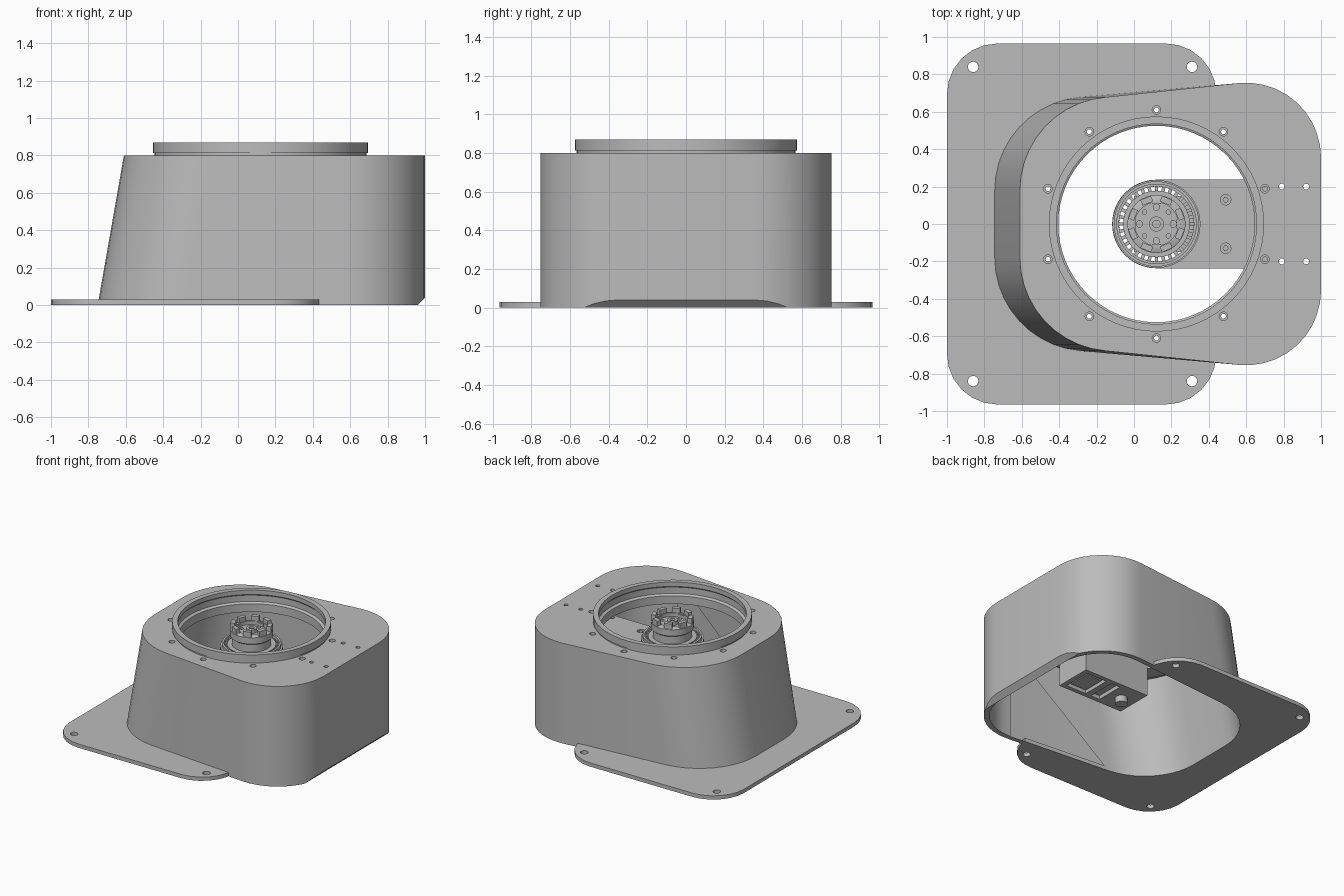
import bpy, bmesh
from math import sin, cos, pi, radians
from mathutils import Matrix, Vector

cube = bpy.data.objects.get("Cube")
if cube:
    bpy.data.objects.remove(cube, do_unlink=True)

grey = bpy.data.materials.new("plain grey")
grey.use_nodes = True
grey.diffuse_color = (0.5, 0.5, 0.5, 1)
grey.node_tree.nodes["Principled BSDF"].inputs["Base Color"].default_value = (0.5, 0.5, 0.5, 1)

CX = 0.12      # axis of the collar and motor
parts = []


def finish(name, bm):
    bmesh.ops.recalc_face_normals(bm, faces=bm.faces)
    mesh = bpy.data.meshes.new(name)
    bm.to_mesh(mesh)
    bm.free()
    mesh.materials.append(grey)
    ob = bpy.data.objects.new(name, mesh)
    bpy.context.collection.objects.link(ob)
    parts.append(ob)
    return ob


def loft(name, low, high, z0, z1):
    bm = bmesh.new()
    a = [bm.verts.new((x, y, z0)) for x, y in low]
    b = [bm.verts.new((x, y, z1)) for x, y in high]
    bm.faces.new(a)
    bm.faces.new(b)
    for i in range(len(a)):
        j = (i + 1) % len(a)
        bm.faces.new((a[i], a[j], b[j], b[i]))
    return finish(name, bm)


def arc(x, y, r, start, end, n=10):
    return [(x + r * cos(radians(start + (end - start) * i / n)),
             y + r * sin(radians(start + (end - start) * i / n))) for i in range(n + 1)]


def cylinder(name, x, y, r, z0, z1, n=24):
    ring = arc(x, y, r, 0, 360, n)[:-1]
    return loft(name, ring, ring, z0, z1)


def lathe(name, profile, n=64):
    bm = bmesh.new()
    rings = [[bm.verts.new((CX + r * cos(2 * pi * i / n), r * sin(2 * pi * i / n), z))
              for r, z in profile] for i in range(n)]
    m = len(profile)
    for i in range(n):
        a, b = rings[i], rings[(i + 1) % n]
        for k in range(m):
            bm.faces.new((a[k], b[k], b[(k + 1) % m], a[(k + 1) % m]))
    return finish(name, bm)


def box(name, x0, x1, y, z0, z1):
    pts = [(x0, -y), (x1, -y), (x1, y), (x0, y)]
    return loft(name, pts, pts, z0, z1)


def ring_of_blocks(name, count, radius, size, z, phase=0):
    bm = bmesh.new()
    for i in range(count):
        turn = Matrix.Rotation(2 * pi * (i + phase) / count, 4, "Z")
        mat = (Matrix.Translation((CX, 0, z)) @ turn @ Matrix.Translation((radius, 0, 0))
               @ Matrix.Diagonal((*size, 1)))
        bmesh.ops.create_cube(bm, size=1, matrix=mat)
    return finish(name, bm)


def cut(ob, cutters):
    for c in cutters:
        mod = ob.modifiers.new("cut", "BOOLEAN")
        mod.operation = "DIFFERENCE"
        mod.solver = "EXACT"
        mod.object = c
    bpy.context.view_layer.update()
    deps = bpy.context.evaluated_depsgraph_get()
    mesh = bpy.data.meshes.new_from_object(ob.evaluated_get(deps))
    ob.modifiers.clear()
    ob.data = mesh
    for c in cutters:
        parts.remove(c)
        bpy.data.objects.remove(c, do_unlink=True)


def outline(z, inset):
    # Body cross-section: the left end leans inward with height
    left, half = -0.25 + 0.175 * z, 0.18
    r1, r2 = 0.5 - inset, 0.4 - inset
    return (arc(0.6, 0.355, r2, 0, 95) + arc(left, half, r1, 95, 180)
            + arc(left, -half, r1, 180, 265) + arc(0.6, -0.355, r2, 265, 360))


def body(name, z0, z1, inset=0.0):
    return loft(name, outline(z0, inset), outline(z1, inset), z0, z1)


def bolt_cutters():
    out = []
    for i in range(10):
        a = radians(18 + 36 * i)
        x, y = CX + 0.61 * cos(a), 0.61 * sin(a)
        out.append(cylinder("bolt_cut", x, y, 0.013, 0.6, 1, 12))
        out.append(cylinder("bore_cut", x, y, 0.023, 0.775, 1, 16))
    return out


def bracket_cutters():
    return [cylinder("hole_cut", x, y, 0.016, 0.4, 1, 12)
            for x in (0.79, 0.92) for y in (-0.2, 0.2)]


# Base plate with rounded corners, mounting holes and body opening
corners = (arc(0.17, 0.695, 0.27, 0, 90, 6) + arc(-0.73, 0.695, 0.27, 90, 180, 6)
           + arc(-0.73, -0.695, 0.27, 180, 270, 6) + arc(0.17, -0.695, 0.27, 270, 360, 6))
plate = loft("base_plate", corners, corners, 0, 0.03)
cut(plate, [body("opening_cut", -0.1, 0.5, 0.04)]
    + [cylinder("hole_cut", x, y, 0.028, -0.1, 0.1)
       for x in (-0.86, 0.31) for y in (-0.84, 0.84)])

# Hollow body with the top opening and the chamfered lower right edge
shell = body("body_shell", 0, 0.8)
wedge = box("wedge_cut", -0.5, 0.5, 1, -0.5, 0.5)
wedge.matrix_world = (Matrix.Translation(Vector((0.96 + 0.5 * cos(pi / 4), 0, -0.5 * cos(pi / 4))))
                      @ Matrix.Rotation(pi / 4, 4, "Y"))
cut(shell, [body("hollow_cut", -0.1, 0.75, 0.04), wedge,
            cylinder("opening_cut", CX, 0, 0.55, 0.7, 1, 64)]
    + bolt_cutters() + bracket_cutters())

# Collar: raised rim, neck groove, inner groove and flange below the top
collar = lathe("collar", [(0.525, 0.7), (0.525, 0.765), (0.545, 0.775), (0.545, 0.825),
                          (0.535, 0.835), (0.535, 0.87), (0.575, 0.87), (0.575, 0.812),
                          (0.567, 0.812), (0.567, 0.798), (0.549, 0.798), (0.549, 0.75),
                          (0.66, 0.75), (0.66, 0.7)])
cut(collar, bolt_cutters())

# Motor bracket reaching from the motor to the right wall
shape = arc(CX, 0, 0.237, 90, 270, 24) + [(0.962, -0.237), (0.962, 0.237)]
bracket = loft("motor_bracket", shape, shape, 0.54, 0.58)
cut(bracket, bracket_cutters() + [cylinder("bearing_cut", CX, 0, 0.2, 0.4, 0.8, 48)]
    + [cylinder("screw_cut", 0.49, y, 0.028, 0.565, 0.8) for y in (-0.13, 0.13)])
for side, y in (("right", -0.13), ("left", 0.13)):
    cylinder(side + "_bracket_screw", 0.49, y, 0.016, 0.55, 0.575, 6)

# Motor housing with two recessed ports underneath
housing = box("motor_housing", 0, 0.58, 0.15, 0.17, 0.545)
cut(housing, [box("port_cut", 0.36, 0.54, 0.115, 0, 0.2),
              box("slot_cut", 0.23, 0.31, 0.115, 0, 0.2)])
box("port_panel", 0.38, 0.52, 0.09, 0.18, 0.21)
cylinder("lower_shaft", CX, 0, 0.045, 0.12, 0.18)

# Bearing: stepped outer race, inner race and cage ribs
lathe("bearing_outer_race", [(0.2, 0.54), (0.2, 0.7), (0.215, 0.7), (0.215, 0.675),
                             (0.228, 0.675), (0.228, 0.64), (0.222, 0.64), (0.222, 0.61),
                             (0.235, 0.61), (0.235, 0.54)])
lathe("bearing_inner_race", [(0.14, 0.54), (0.14, 0.69), (0.178, 0.69), (0.178, 0.54)])
ring_of_blocks("bearing_cage", 32, 0.188, (0.03, 0.018, 0.09), 0.635)

# Output hub: neck, face with holes, toothed crown and shaft
lathe("hub_neck", [(0.115, 0.54), (0.115, 0.82), (0.13, 0.82), (0.155, 0.81),
                   (0.155, 0.76), (0.142, 0.75), (0.142, 0.54)], 48)
face = cylinder("hub_face", CX, 0, 0.12, 0.54, 0.79, 48)
holes = []
for i in range(8):
    a = i * pi / 4
    r = 0.017 if i % 2 == 0 else 0.012
    holes.append(cylinder("hole_cut", CX + 0.09 * cos(a), 0.09 * sin(a), r, 0.74, 1, 12))
cut(face, holes)
ring_of_blocks("crown_teeth", 8, 0.135, (0.032, 0.06, 0.05), 0.83, 0.5)
ring_of_blocks("crown_clips", 4, 0.118, (0.02, 0.05, 0.03), 0.8)
lathe("output_shaft", [(0.02, 0.78), (0.02, 0.82), (0.04, 0.82), (0.04, 0.78)], 24)

# Smooth curved walls while keeping edges crisp
bpy.ops.object.select_all(action="DESELECT")
for ob in parts:
    ob.select_set(True)
bpy.context.view_layer.objects.active = shell
bpy.ops.object.shade_smooth_by_angle(angle=radians(25))
